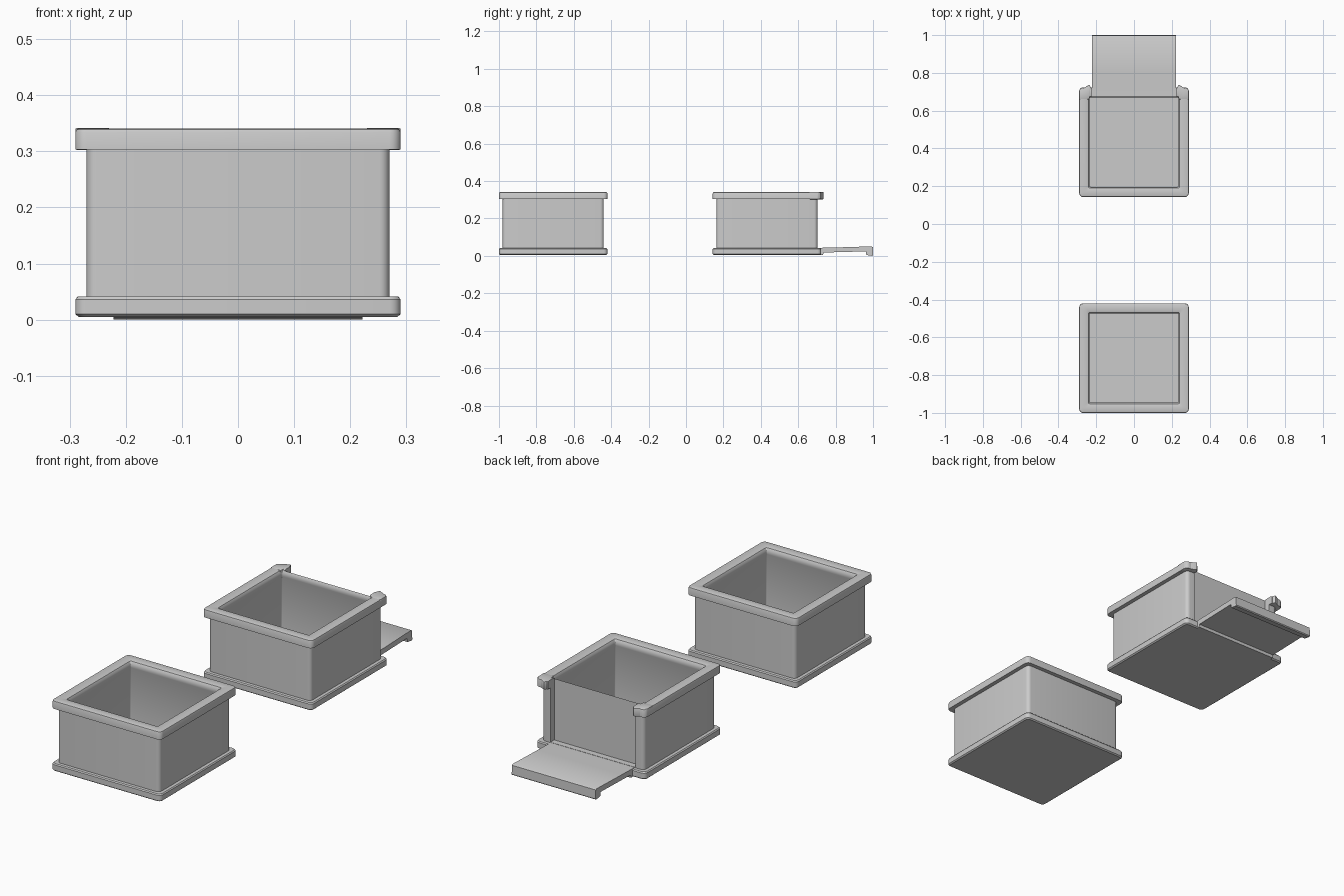
import bpy, bmesh, math

if "Cube" in bpy.data.objects:
    bpy.data.objects.remove(bpy.data.objects["Cube"])


def finish(name, bm, y=0.0):
    bmesh.ops.recalc_face_normals(bm, faces=bm.faces)
    mesh = bpy.data.meshes.new(name)
    bm.to_mesh(mesh)
    bm.free()
    ob = bpy.data.objects.new(name, mesh)
    ob.location.y = y
    bpy.context.collection.objects.link(ob)
    bpy.ops.object.select_all(action='DESELECT')
    ob.select_set(True)
    bpy.context.view_layer.objects.active = ob
    return ob


def smooth():
    bpy.ops.object.shade_smooth_by_angle(angle=math.radians(35))


def rounded_square(half, radius, z, seg=5):
    pts = []
    for k, (sx, sy) in enumerate(((1, 1), (-1, 1), (-1, -1), (1, -1))):
        for i in range(seg + 1):
            a = math.pi / 2 * (k + i / seg)
            pts.append((sx * (half - radius) + radius * math.cos(a),
                        sy * (half - radius) + radius * math.sin(a), z))
    return pts


# Section of the box wall: half width, height, corner radius
SECTION = [(0.284, 0.005, 0.016), (0.29, 0.010, 0.02), (0.29, 0.036, 0.02),
           (0.286, 0.041, 0.02), (0.27, 0.041, 0.018), (0.27, 0.303, 0.018),
           (0.29, 0.303, 0.02), (0.29, 0.334, 0.02), (0.288, 0.339, 0.018),
           (0.283, 0.341, 0.016), (0.252, 0.341, 0.01), (0.242, 0.338, 0.008),
           (0.236, 0.328, 0.006), (0.236, 0.31, 0.006), (0.24, 0.30, 0.006),
           (0.24, 0.045, 0.006)]


def tray(name, y):
    bm = bmesh.new()
    loops = [[bm.verts.new(p) for p in rounded_square(h, r, z)] for h, z, r in SECTION]
    for a, b in zip(loops, loops[1:]):
        for i in range(len(a)):
            j = (i + 1) % len(a)
            bm.faces.new((a[i], a[j], b[j], b[i]))
    bm.faces.new(loops[0])
    bm.faces.new(loops[-1])
    return finish(name, bm, y)


def prism(name, pts, vec, bevel=0.0):
    """Extrude a flat polygon along vec, with a small edge bevel."""
    bm = bmesh.new()
    face = bm.faces.new([bm.verts.new(p) for p in pts])
    res = bmesh.ops.extrude_face_region(bm, geom=[face])
    bmesh.ops.translate(bm, vec=vec,
                        verts=[v for v in res['geom'] if isinstance(v, bmesh.types.BMVert)])
    if bevel:
        bmesh.ops.recalc_face_normals(bm, faces=bm.faces)
        bmesh.ops.bevel(bm, geom=list(bm.edges), offset=bevel, segments=2,
                        profile=0.5, affect='EDGES')
    return finish(name, bm)


# Closed box at the front
tray("closed_box", -0.71)
smooth()

# Open box: the back wall is cut away between two jambs
cutter = prism("doorway_cutter", [(-0.225, 0.674, 0.043), (0.225, 0.674, 0.043),
                                  (0.225, 0.8, 0.043), (-0.225, 0.8, 0.043)], (0, 0, 0.4))
cutter.hide_render = True
box = tray("open_box", 0.433)
mod = box.modifiers.new("doorway", 'BOOLEAN')
mod.operation = 'DIFFERENCE'
mod.solver = 'EXACT'
mod.object = cutter
bpy.ops.object.modifier_apply(modifier=mod.name)
bpy.data.objects.remove(cutter)
smooth()

# Flared ends of the upper rim beside the doorway
for side, label in ((-1, "left"), (1, "right")):
    plan = [(0.29, 0.66), (0.29, 0.708), (0.236, 0.737), (0.228, 0.722), (0.237, 0.66)]
    prism("rim_end_" + label, [(side * x, y, 0.3025) for x, y in plan],
          (0, 0, 0.039), 0.003)
    smooth()

# Lowered back wall lying flat as a ramp, with both of its rims pointing down
ramp = [(0.705, 0.043), (0.80, 0.045), (0.992, 0.051), (0.999, 0.047), (1.0, 0.004),
        (0.996, 0.0), (0.964, 0.005), (0.961, 0.024), (0.735, 0.018),
        (0.733, 0.004), (0.716, 0.004), (0.705, 0.018)]
prism("lowered_ramp", [(-0.222, y, z) for y, z in ramp], (0.444, 0, 0))
smooth()
